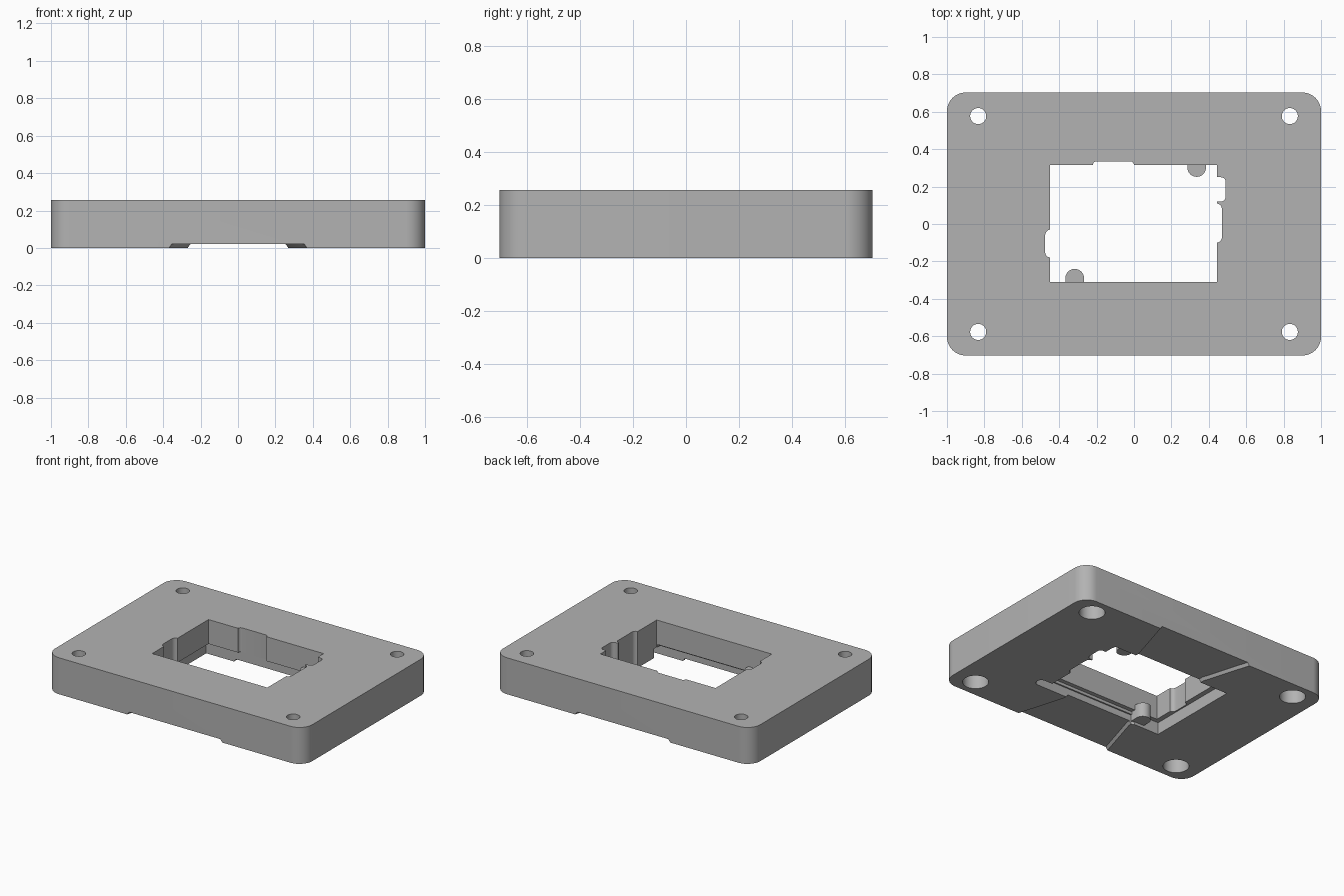
import bpy, bmesh, math

cube = bpy.data.objects.get("Cube")
if cube:
    bpy.data.objects.remove(cube, do_unlink=True)

grey = bpy.data.materials.new("plain grey")
grey.use_nodes = True
grey.diffuse_color = (0.45, 0.45, 0.45, 1)
grey.node_tree.nodes["Principled BSDF"].inputs["Base Color"].default_value = grey.diffuse_color

HEIGHT = 0.256


def prism(name, outline, z0, z1, top=None):
    """Solid between a bottom outline and a top outline."""
    bm = bmesh.new()
    low = [bm.verts.new((x, y, z0)) for x, y in outline]
    high = [bm.verts.new((x, y, z1)) for x, y in (top or outline)]
    bm.faces.new(low[::-1])
    bm.faces.new(high)
    n = len(low)
    for i in range(n):
        j = (i + 1) % n
        bm.faces.new((low[i], low[j], high[j], high[i]))
    bmesh.ops.recalc_face_normals(bm, faces=bm.faces)
    mesh = bpy.data.meshes.new(name)
    bm.to_mesh(mesh)
    bm.free()
    mesh.materials.append(grey)
    obj = bpy.data.objects.new(name, mesh)
    bpy.context.collection.objects.link(obj)
    return obj


def round_rect(x0, x1, y0, y1, r, steps=6):
    pts = []
    corners = [(x1 - r, y1 - r), (x0 + r, y1 - r), (x0 + r, y0 + r), (x1 - r, y0 + r)]
    for k, (cx, cy) in enumerate(corners):
        for i in range(steps + 1):
            a = math.pi / 2 * (k + i / steps)
            pts.append((cx + r * math.cos(a), cy + r * math.sin(a)))
    return pts


def rect(x0, x1, y0, y1):
    return [(x0, y0), (x1, y0), (x1, y1), (x0, y1)]


def circle(cx, cy, r, n=32):
    return [(cx + r * math.cos(math.tau * i / n), cy + r * math.sin(math.tau * i / n))
            for i in range(n)]


def combine(target, tool, operation):
    mod = target.modifiers.new("combine", "BOOLEAN")
    mod.operation, mod.solver, mod.object = operation, "EXACT", tool
    bpy.context.view_layer.update()
    graph = bpy.context.evaluated_depsgraph_get()
    mesh = bpy.data.meshes.new_from_object(target.evaluated_get(graph))
    target.modifiers.clear()
    target.data = mesh
    bpy.data.objects.remove(tool, do_unlink=True)


def cut(outline, z0, z1, top=None):
    combine(frame, prism("cutter", outline, z0, z1, top), "DIFFERENCE")


# Frame plate
frame = prism("frame_plate", round_rect(-1, 1, -0.703, 0.703, 0.1, 12), 0, HEIGHT)

# Central opening with its side notches
over, under = HEIGHT + 0.05, -0.05
cut(rect(-0.45, 0.445, -0.31, 0.315), under, over)
cut(round_rect(-0.22, 0.0, 0.2, 0.335, 0.02), under, over)
cut(round_rect(0.4, 0.49, 0.12, 0.25, 0.025), under, over)
cut(round_rect(0.35, 0.47, -0.1, 0.11, 0.03), under, over)
cut(round_rect(-0.475, -0.35, -0.18, -0.03, 0.03), under, over)

# Wider pocket and round-ended slot on the underside
cut(rect(-0.485, 0.44, -0.34, 0.34), under, 0.085)
cut(round_rect(-0.3, 0.54, -0.35, -0.28, 0.034), under, 0.065)


# Shallow flared channel from front to back
def channel(inset):
    wide, narrow = 0.372 - inset, 0.27 - inset
    side = [(wide, -0.71), (narrow, -0.37), (narrow, 0.37), (wide, 0.71)]
    return side + [(-x, y) for x, y in reversed(side)]


cut(channel(0), -0.001, 0.02, channel(0.015))

# Screw holes with counterbores
for sx in (-1, 1):
    for sy in (-1, 1):
        cut(circle(sx * 0.833, sy * 0.577, 0.043), under, over)
        cut(circle(sx * 0.833, sy * 0.577, 0.083), under, 0.13)

# Rounded locating tabs inside the opening
for s, cx, cy in ((1, 0.335, 0.302), (-1, -0.317, -0.29)):
    arc = [(cx + 0.05 * math.cos(math.pi * i / 12),
            cy - s * 0.05 * math.sin(math.pi * i / 12)) for i in range(13)]
    wall = s * 0.36
    arc += [(cx - 0.05, wall), (cx + 0.05, wall)]
    combine(frame, prism("tab", arc, 0.02, 0.12), "UNION")

# Smooth shading with crisp edges
bpy.ops.object.select_all(action="DESELECT")
frame.select_set(True)
bpy.context.view_layer.objects.active = frame
bpy.ops.object.shade_smooth_by_angle(angle=math.radians(30))
